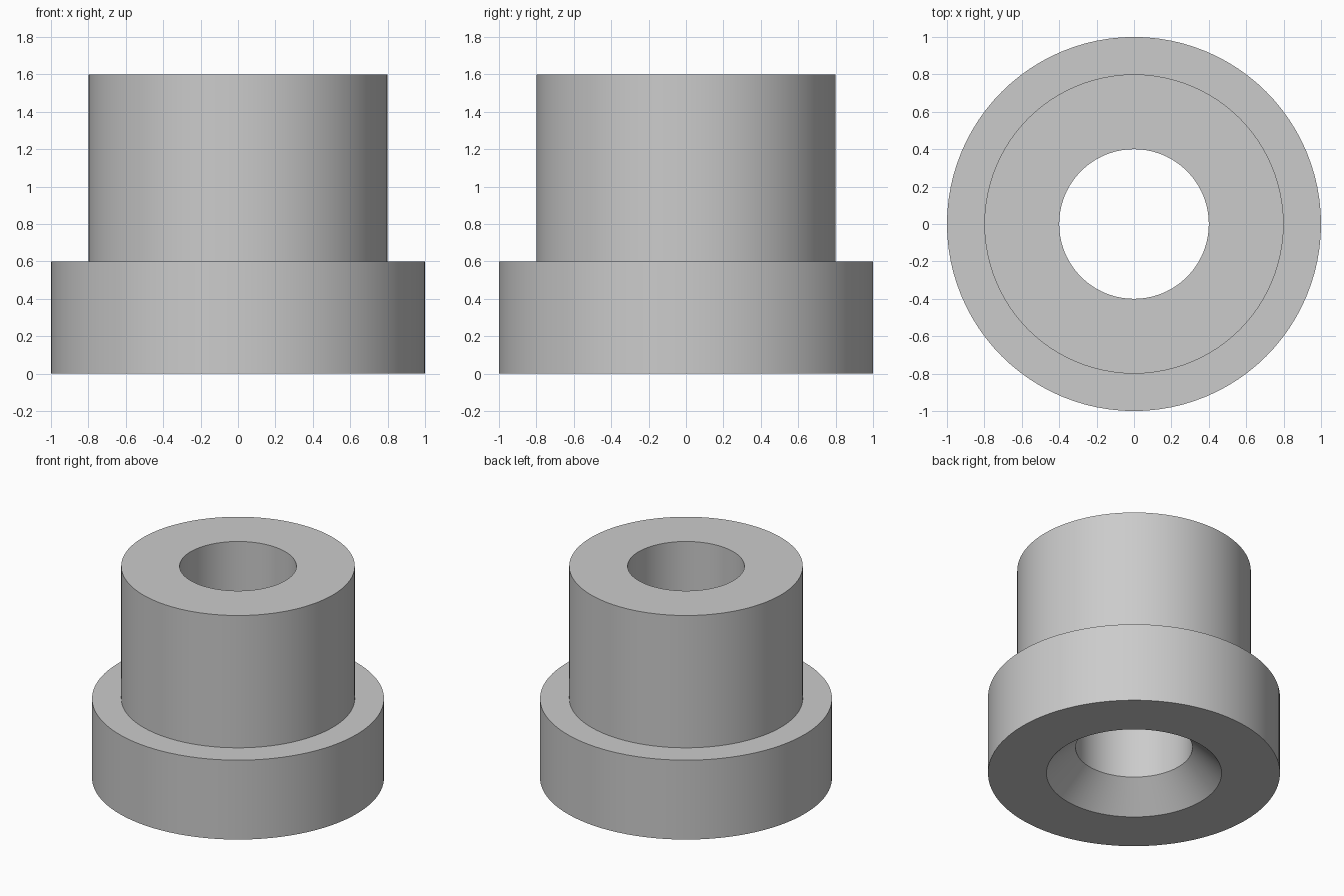
import bpy
import bmesh
import math

cube = bpy.data.objects.get("Cube")
if cube:
    bpy.data.objects.remove(cube, do_unlink=True)

# Plain grey material
grey = bpy.data.materials.new("light_grey")
grey.use_nodes = True
colour = (0.6, 0.6, 0.6, 1)
grey.diffuse_color = colour
grey.node_tree.nodes["Principled BSDF"].inputs["Base Color"].default_value = colour


def lathe(name, profile, segments):
    """Revolve a closed (radius, height) profile around z."""
    bm = bmesh.new()
    verts = [bm.verts.new((r, 0, z)) for r, z in profile]
    edges = [bm.edges.new((v, verts[i - 1])) for i, v in enumerate(verts)]
    bmesh.ops.spin(bm, geom=verts + edges, axis=(0, 0, 1), cent=(0, 0, 0),
                   angle=math.tau, steps=segments, use_merge=True)
    bmesh.ops.remove_doubles(bm, verts=bm.verts[:], dist=0.0001)
    bmesh.ops.recalc_face_normals(bm, faces=bm.faces[:])
    mesh = bpy.data.meshes.new(name)
    bm.to_mesh(mesh)
    bm.free()
    mesh.materials.append(grey)
    obj = bpy.data.objects.new(name, mesh)
    bpy.context.collection.objects.link(obj)
    bpy.ops.object.select_all(action="DESELECT")
    obj.select_set(True)
    bpy.context.view_layer.objects.active = obj
    bpy.ops.object.shade_smooth_by_angle(angle=math.radians(30))
    return obj


# Flanged bushing: wide flange, narrower sleeve, bore with a countersunk mouth below
flange_r, sleeve_r, bore_r, mouth_r = 1.0, 0.8, 0.4, 0.6
flange_top, sleeve_top, sink_depth = 0.6, 1.6, 0.2
lathe("flanged_bushing", [
    (mouth_r, 0), (flange_r, 0), (flange_r, flange_top),
    (sleeve_r, flange_top), (sleeve_r, sleeve_top),
    (bore_r, sleeve_top), (bore_r, sink_depth),
], 96)
